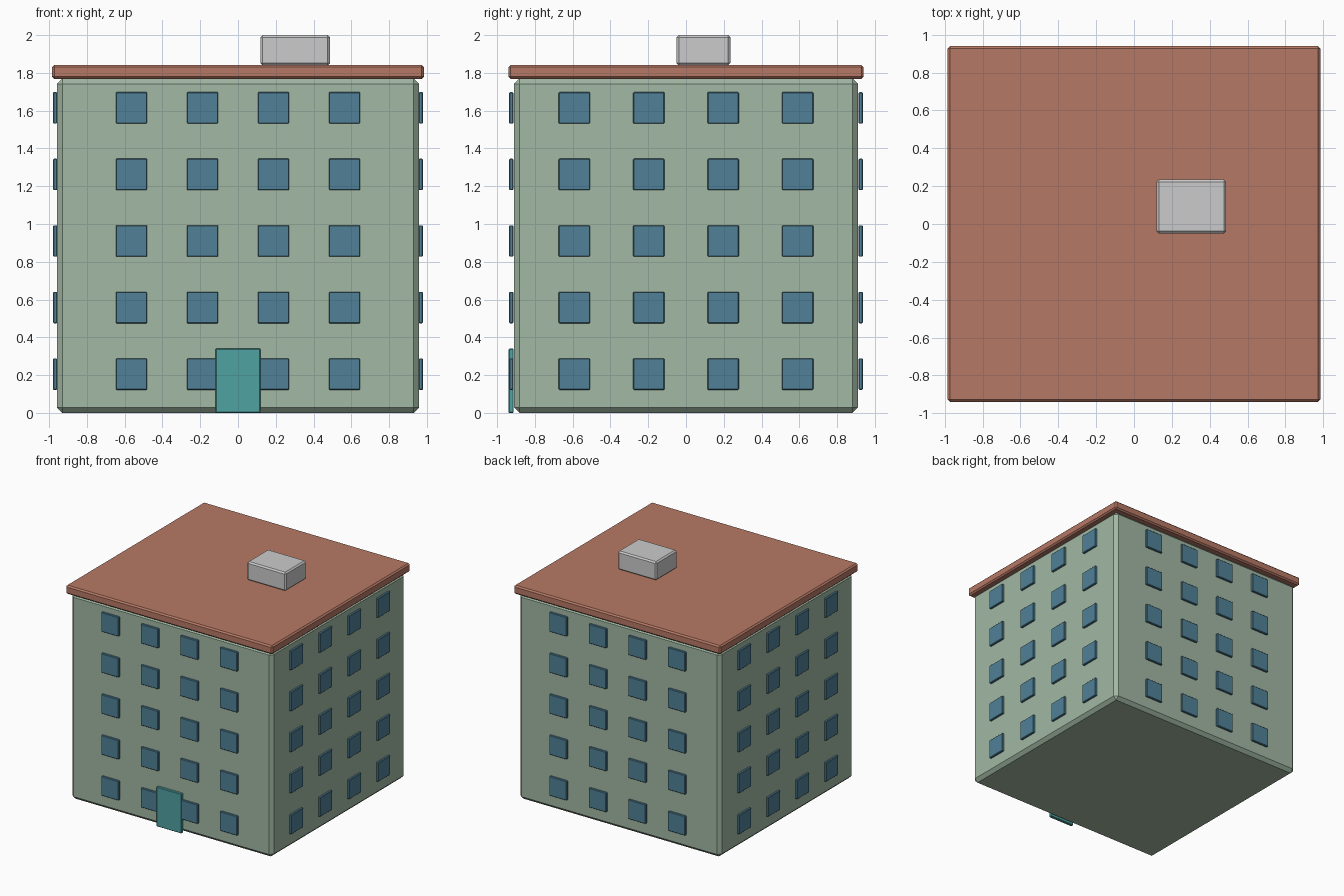
import bpy
import bmesh
from mathutils import Vector

if "Cube" in bpy.data.objects:
    bpy.data.objects.remove(bpy.data.objects["Cube"])


def material(name, rgb):
    m = bpy.data.materials.new(name)
    m.diffuse_color = (*rgb, 1)
    m.use_nodes = True
    m.node_tree.nodes["Principled BSDF"].inputs["Base Color"].default_value = m.diffuse_color
    return m


def box(name, lo, hi, bevel, mat=None):
    """Flat-shaded box between two corners with chamfered edges."""
    lo, hi = Vector(lo), Vector(hi)
    size, mid = hi - lo, (hi + lo) / 2
    bm = bmesh.new()
    bmesh.ops.create_cube(bm, size=1)
    for v in bm.verts:
        v.co = Vector(a * b for a, b in zip(v.co, size))
    bmesh.ops.bevel(bm, geom=bm.edges[:], offset=bevel, segments=1,
                    affect='EDGES')
    me = bpy.data.meshes.new(name)
    bm.to_mesh(me)
    bm.free()
    if mat:
        me.materials.append(mat)
    ob = bpy.data.objects.new(name, me)
    ob.location = mid
    bpy.context.collection.objects.link(ob)
    return ob


wall = material("wall_green", (0.36, 0.48, 0.37))
roof = material("roof_red", (0.47, 0.19, 0.13))
glass = material("window_blue", (0.08, 0.22, 0.31))
teal = material("door_teal", (0.08, 0.36, 0.36))

# Main block, overhanging roof slab, rooftop box
HX, HY = 0.958, 0.91
box("walls", (-HX, -HY, 0), (HX, HY, 1.77), 0.028, wall)
box("roof_slab", (-0.984, -0.94, 1.768), (0.984, 0.94, 1.842), 0.012, roof)
box("rooftop_box", (0.119, -0.05, 1.84), (0.487, 0.235, 2.0), 0.012)

# Front door
box("front_door", (-0.119, -0.939, 0), (0.119, -0.912, 0.34), 0.004, teal)

# Windows: five floors of four on every side
W, D = 0.083, 0.022
for floor in range(5):
    z = 0.205 + floor * 0.3525
    for col in range(4):
        x = (col - 1.5) * 0.376
        y = (col - 1.5) * 0.394
        for side, s in (("front", -1), ("back", 1)):
            c = s * (HY + 0.015)
            box(f"{side}_window_{floor}_{col}", (x - W, c - D / 2, z - W),
                (x + W, c + D / 2, z + W), 0.004, glass)
        for side, s in (("left", -1), ("right", 1)):
            c = s * (HX + 0.01)
            box(f"{side}_window_{floor}_{col}", (c - D / 2, y - W, z - W),
                (c + D / 2, y + W, z + W), 0.004, glass)
